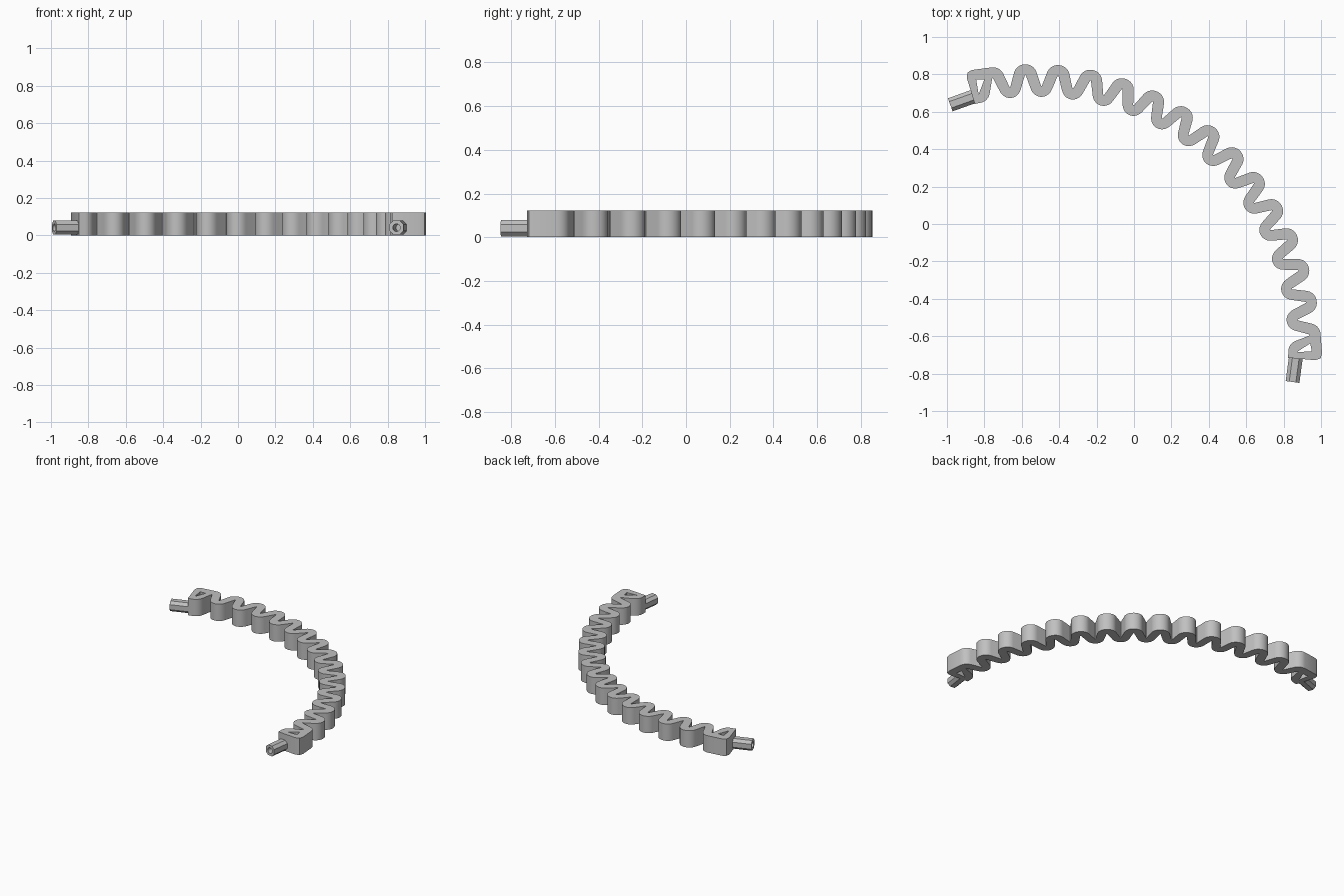
import bpy, bmesh
from math import sin, cos, pi, radians
from mathutils import Matrix, Vector

cube = bpy.data.objects.get("Cube")
if cube:
    bpy.data.objects.remove(cube)

# Arc that the band follows
CENTER = Vector((-0.53, -0.675))
RADIUS = 1.4425
MID = radians(51)
HEIGHT = 0.122
# Wave shape: half period, amplitude, bend radius, half thickness, leg slope
HALF, AMP, BEND, THICK = 0.086, 0.0585, 0.032, 0.029
SLOPE = radians(71)
STEPS = 10

grey = bpy.data.materials.new("light_grey")
grey.use_nodes = True
grey.diffuse_color = (0.53, 0.53, 0.53, 1)
grey.node_tree.nodes["Principled BSDF"].inputs["Base Color"].default_value = grey.diffuse_color


def on_arc(u, v):
    """Map distance along the arc and radial offset to the plan."""
    a = MID + u / RADIUS
    return CENTER + (RADIUS + v) * Vector((cos(a), sin(a)))


def wave_edge(side, last):
    """One edge of the wavy band, bend by bend, from -last to last."""
    pts = []
    for k in range(-last, last + 1):
        sign = 1 if k % 2 == 0 else -1
        rho = BEND + side * sign * THICK
        start = 0 if k == -last else -SLOPE
        end = 0 if k == last else SLOPE
        for i in range(STEPS + 1):
            phi = start + (end - start) * i / STEPS
            pts.append((k * HALF + rho * sin(phi), sign * (AMP - BEND + rho * cos(phi))))
    return pts


def extrude_profile(name, loops, depth, matrix=Matrix()):
    """Fill an outline with holes and extrude it."""
    bm = bmesh.new()
    edges = []
    for loop in loops:
        verts = [bm.verts.new((p[0], p[1], 0)) for p in loop]
        edges += [bm.edges.new((a, b)) for a, b in zip(verts, verts[1:] + verts[:1])]
    bmesh.ops.triangle_fill(bm, use_beauty=True, edges=edges)
    top = bmesh.ops.extrude_face_region(bm, geom=bm.faces[:])["geom"]
    bmesh.ops.translate(bm, vec=(0, 0, depth),
                        verts=[g for g in top if isinstance(g, bmesh.types.BMVert)])
    bmesh.ops.recalc_face_normals(bm, faces=bm.faces[:])
    mesh = bpy.data.meshes.new(name)
    bm.to_mesh(mesh)
    bm.free()
    mesh.materials.append(grey)
    obj = bpy.data.objects.new(name, mesh)
    bpy.context.collection.objects.link(obj)
    obj.matrix_world = matrix
    bpy.ops.object.select_all(action='DESELECT')
    obj.select_set(True)
    bpy.context.view_layer.objects.active = obj
    bpy.ops.object.shade_smooth_by_angle(angle=radians(30))
    return obj


# Wavy band with a closed triangular bracket at each end
bracket = [(1.30, 0.093), (1.325, 0.086), (1.335, 0.058), (1.327, -0.0875)]
window = [(1.248, 0.030), (1.290, 0.038), (1.294, -0.042)]
outline = (wave_edge(1, 14) + bracket + wave_edge(-1, 15)[::-1]
           + [(-u, v) for u, v in reversed(bracket)])
loops = [outline, window, [(-u, v) for u, v in window]]
extrude_profile("wavy_band", [[on_arc(u, v) for u, v in loop] for loop in loops], HEIGHT)

# Bored connector stubs, chamfered in section
W, C, BORE = 0.037, 0.018, 0.02
section = [(W, C), (C, W), (-C, W), (-W, C), (-W, -C), (-C, -W), (C, -W), (W, -C)]
bore = [(BORE * cos(2 * pi * i / 24), BORE * sin(2 * pi * i / 24)) for i in range(24)]
for name, side in (("left_connector", -1), ("right_connector", 1)):
    base = on_arc(side * 1.318, -0.046)
    heading = MID + side * (1.327 / RADIUS + pi / 2 + radians(6))
    turn = Matrix.Rotation(heading, 4, 'Z') @ Matrix.Rotation(pi / 2, 4, 'Y')
    extrude_profile(name, [section, bore], 0.138,
                    Matrix.Translation((base.x, base.y, 0.041)) @ turn)
